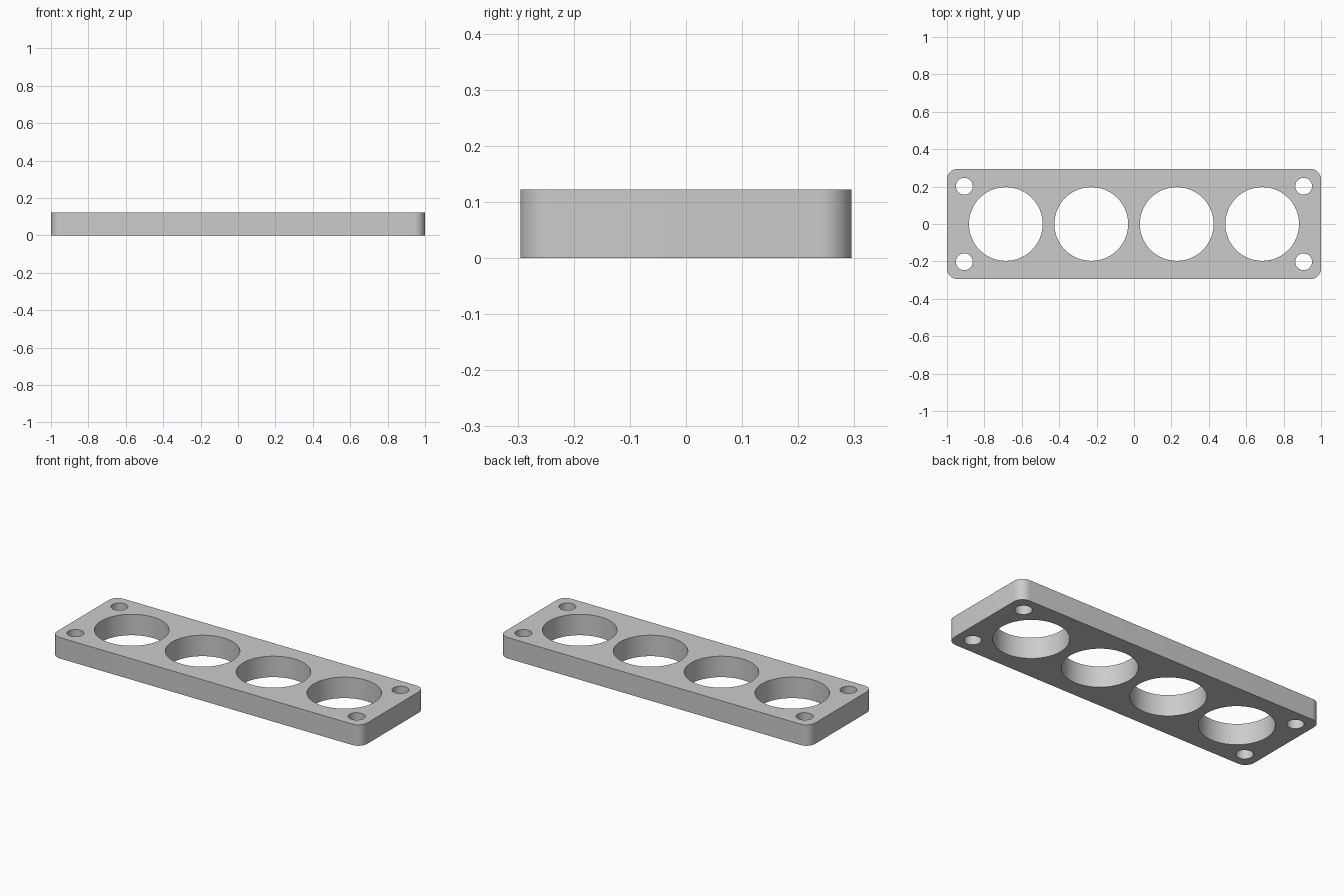
import bpy
import bmesh
from math import cos, sin, pi

HALF_X, HALF_Y, HEIGHT = 1.0, 0.295, 0.122
CORNER_R = 0.057

cube = bpy.data.objects.get("Cube")
if cube:
    bpy.data.objects.remove(cube, do_unlink=True)

# Plain grey material
grey = bpy.data.materials.new("plain grey")
grey.use_nodes = True
colour = (0.6, 0.6, 0.6, 1)
grey.diffuse_color = colour
grey.node_tree.nodes["Principled BSDF"].inputs["Base Color"].default_value = colour


def arc(cx, cy, r, start, sweep, steps):
    return [(cx + r * cos(start + sweep * i / steps),
             cy + r * sin(start + sweep * i / steps)) for i in range(steps + 1)]


def add_loop(curve, points):
    spline = curve.splines.new("POLY")
    spline.points.add(len(points) - 1)
    for p, (x, y) in zip(spline.points, points):
        p.co = (x, y, 0, 1)
    spline.use_cyclic_u = True


# Filled plate profile, extruded to its thickness
profile = bpy.data.curves.new("plate_profile", "CURVE")
profile.dimensions = "2D"
profile.fill_mode = "BOTH"
profile.extrude = HEIGHT / 2

# Outline with rounded corners
outline = []
for i, (sx, sy) in enumerate([(1, 1), (-1, 1), (-1, -1), (1, -1)]):
    outline += arc(sx * (HALF_X - CORNER_R), sy * (HALF_Y - CORNER_R),
                   CORNER_R, i * pi / 2, pi / 2, 12)
add_loop(profile, outline)

# Row of four large round openings
for i in range(4):
    add_loop(profile, arc((i - 1.5) * 0.457, 0, 0.197, 0, 2 * pi, 64)[:-1])

# Screw hole in each corner
for sx in (-1, 1):
    for sy in (-1, 1):
        add_loop(profile, arc(sx * 0.907, sy * 0.202, 0.045, 0, 2 * pi, 40)[:-1])

# Turn the profile into one clean solid standing on the ground
source = bpy.data.objects.new("plate_profile", profile)
bpy.context.collection.objects.link(source)
bpy.context.view_layer.update()
mesh = bpy.data.meshes.new_from_object(
    source.evaluated_get(bpy.context.evaluated_depsgraph_get()))
bpy.data.objects.remove(source, do_unlink=True)

bm = bmesh.new()
bm.from_mesh(mesh)
bmesh.ops.remove_doubles(bm, verts=bm.verts, dist=1e-5)
bmesh.ops.recalc_face_normals(bm, faces=bm.faces)
bmesh.ops.translate(bm, verts=bm.verts, vec=(0, 0, HEIGHT / 2))
bm.to_mesh(mesh)
bm.free()

mesh.materials.clear()
mesh.materials.append(grey)
plate = bpy.data.objects.new("mounting_plate", mesh)
bpy.context.collection.objects.link(plate)
bpy.context.view_layer.objects.active = plate
plate.select_set(True)
bpy.ops.object.shade_smooth_by_angle()
